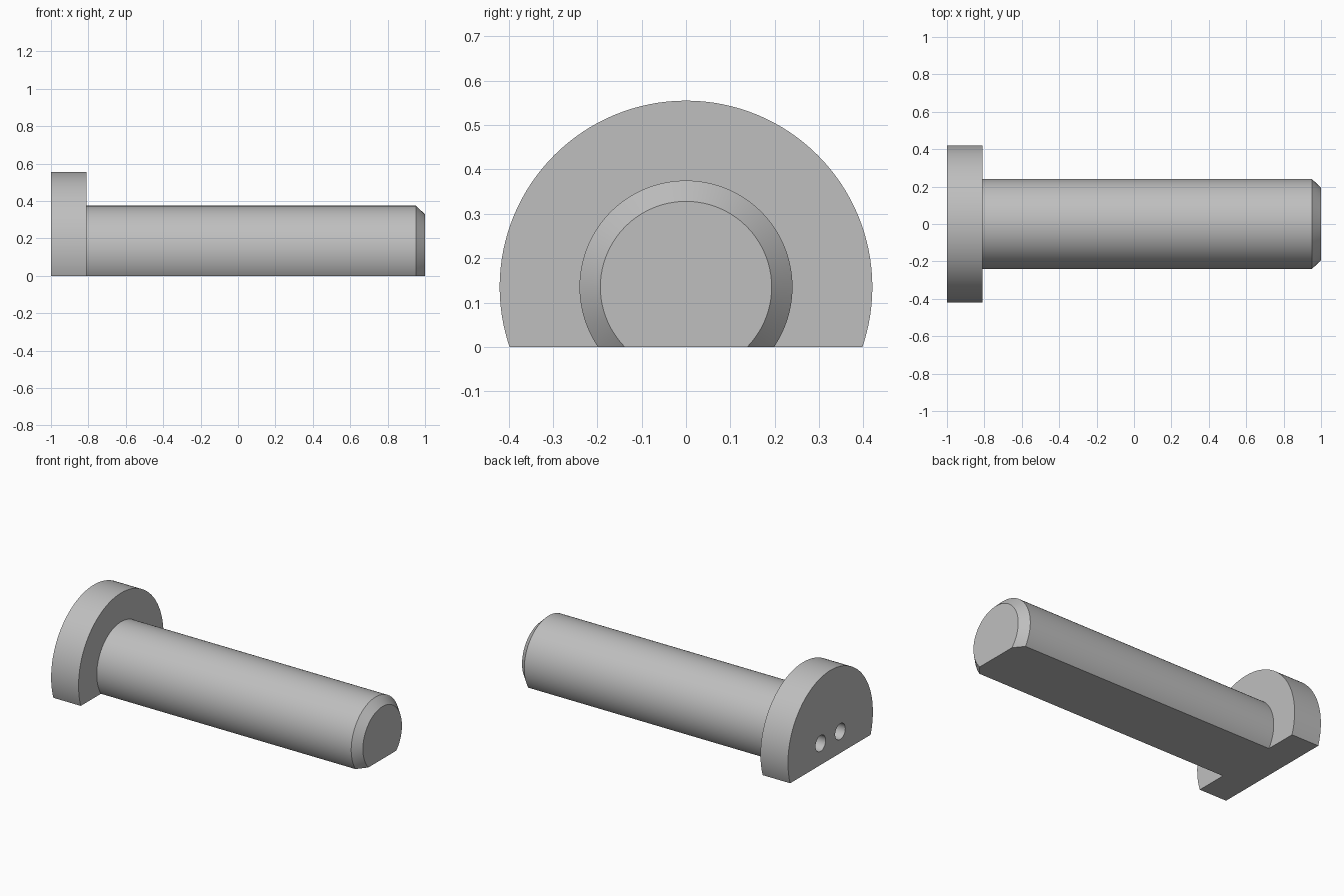
import bpy, bmesh, math
from mathutils import Vector, Matrix

if "Cube" in bpy.data.objects:
    bpy.data.objects.remove(bpy.data.objects["Cube"])

AXIS_Z = 0.135                       # height of the pin axis above the flat
HOLE_Y, HOLE_R, HOLE_DEPTH = 0.097, 0.05, 0.19

steel = bpy.data.materials.new("grey steel")
steel.use_nodes = True
grey = (0.52, 0.52, 0.52, 1.0)
steel.diffuse_color = grey
steel.node_tree.nodes["Principled BSDF"].inputs["Base Color"].default_value = grey


def add_object(name, bm):
    mesh = bpy.data.meshes.new(name)
    bm.to_mesh(mesh)
    bm.free()
    obj = bpy.data.objects.new(name, mesh)
    mesh.materials.append(steel)
    bpy.context.collection.objects.link(obj)
    return obj


# Pin: head, shaft and chamfered tip turned from one (x, radius) profile
profile = [(-1, 0), (-1, 0.42), (-0.81, 0.42), (-0.81, 0.24),
           (0.952, 0.24), (1, 0.193), (1, 0)]
bm = bmesh.new()
verts = [bm.verts.new((x, 0, AXIS_Z + r)) for x, r in profile]
edges = [bm.edges.new(pair) for pair in zip(verts, verts[1:])]
bmesh.ops.spin(bm, geom=verts + edges, cent=(0, 0, AXIS_Z), axis=(1, 0, 0),
               angle=math.tau, steps=128, use_duplicate=False)
bmesh.ops.remove_doubles(bm, verts=bm.verts[:], dist=1e-5)

# Flat underside: slice at the ground and cap the cut
cut = bmesh.ops.bisect_plane(bm, geom=bm.verts[:] + bm.edges[:] + bm.faces[:],
                             plane_co=(0, 0, 0), plane_no=(0, 0, -1),
                             clear_outer=True)
rim = [e for e in bm.edges if e.is_boundary]
bmesh.ops.edgenet_fill(bm, edges=rim)
# Merge the fans on the end discs and head shoulder into single faces
bmesh.ops.dissolve_limit(bm, angle_limit=math.radians(0.5),
                         verts=bm.verts[:], edges=bm.edges[:])
bmesh.ops.recalc_face_normals(bm, faces=bm.faces[:])
pin = add_object("pin", bm)

# Two blind holes in the head, drilled from the outer face
for side, y in (("left", HOLE_Y), ("right", -HOLE_Y)):
    bm = bmesh.new()
    place = (Matrix.Translation(Vector((-1, y, AXIS_Z)))
             @ Matrix.Rotation(math.pi / 2, 4, 'Y'))
    bmesh.ops.create_cone(bm, cap_ends=True, segments=48, radius1=HOLE_R,
                          radius2=HOLE_R, depth=2 * HOLE_DEPTH, matrix=place)
    cutter = add_object("hole_cutter_" + side, bm)
    cutter.hide_render = True
    mod = pin.modifiers.new("hole_" + side, 'BOOLEAN')
    mod.operation = 'DIFFERENCE'
    mod.solver = 'EXACT'
    mod.object = cutter
    bpy.context.view_layer.objects.active = pin
    bpy.ops.object.modifier_apply(modifier=mod.name)
    bpy.data.objects.remove(cutter)

# Smooth round sides, crisp edges
bpy.ops.object.select_all(action='DESELECT')
pin.select_set(True)
bpy.context.view_layer.objects.active = pin
bpy.ops.object.shade_smooth_by_angle(angle=math.radians(30))
